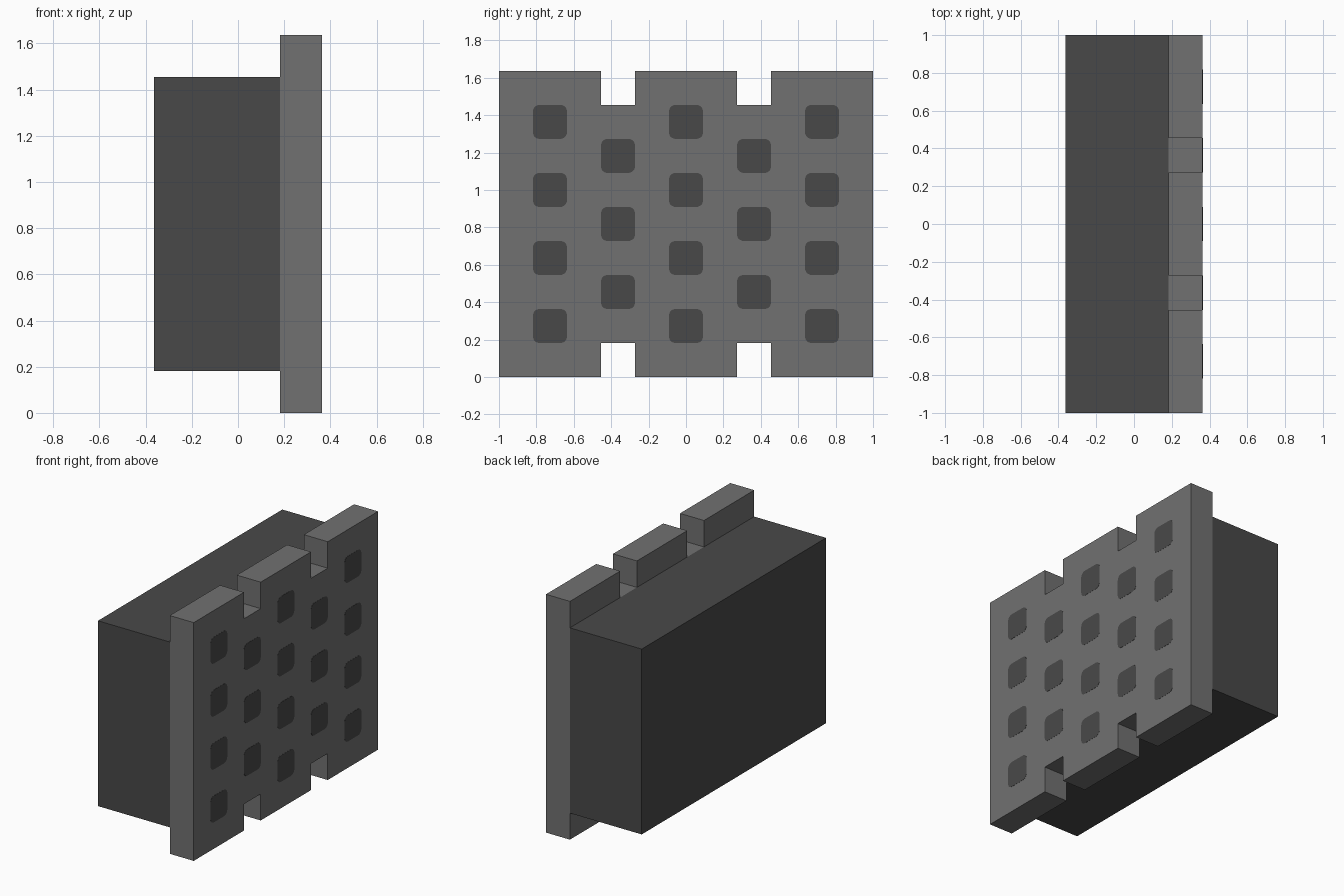
import bpy, bmesh, math

if "Cube" in bpy.data.objects:
    bpy.data.objects.remove(bpy.data.objects["Cube"])

U = 2 / 11  # grid unit of the model


def material(name, v):
    m = bpy.data.materials.new(name)
    m.diffuse_color = (v, v, v, 1)
    m.use_nodes = True
    m.node_tree.nodes["Principled BSDF"].inputs["Base Color"].default_value = m.diffuse_color
    return m


GREY = material("mid grey", 0.165)
DARK = material("dark grey", 0.066)


def extrude_outlines(name, outlines, x0, x1, mat):
    """Extrude closed (y, z) outlines along x."""
    bm = bmesh.new()
    for pts in outlines:
        face = bm.faces.new([bm.verts.new((x0, y, z)) for y, z in pts])
        ext = bmesh.ops.extrude_face_region(bm, geom=[face], use_keep_orig=True)
        verts = [g for g in ext["geom"] if isinstance(g, bmesh.types.BMVert)]
        bmesh.ops.translate(bm, verts=verts, vec=(x1 - x0, 0, 0))
    bmesh.ops.recalc_face_normals(bm, faces=bm.faces[:])
    mesh = bpy.data.meshes.new(name)
    bm.to_mesh(mesh)
    bm.free()
    mesh.materials.append(mat)
    obj = bpy.data.objects.new(name, mesh)
    bpy.context.collection.objects.link(obj)
    return obj


def rounded_square(cy, cz, half, r, steps=5):
    pts = []
    for q, (sy, sz) in enumerate([(1, 1), (-1, 1), (-1, -1), (1, -1)]):
        for i in range(steps + 1):
            a = math.pi / 2 * (q + i / steps)
            pts.append((cy + sy * (half - r) + r * math.cos(a),
                        cz + sz * (half - r) + r * math.sin(a)))
    return pts


# Rear body block
body = [(-1, U), (1, U), (1, 8 * U), (-1, 8 * U)]
extrude_outlines("body_block", [body], -2 * U, U, DARK)

# Face plate with two notches in the bottom and top edges
bottom = [(-1, 0)]
for y in (-2, 2):
    bottom += [((y - 0.5) * U, 0), ((y - 0.5) * U, U),
               ((y + 0.5) * U, U), ((y + 0.5) * U, 0)]
bottom.append((1, 0))
top = [(y, 9 * U - z) for y, z in reversed(bottom)]
# notch centres sit two units either side of the middle
extrude_outlines("face_plate", [bottom + top], U, 2 * U, GREY)

# Staggered dark squares on the face plate
squares = []
for col in range(-2, 3):
    first, count = (2.5, 3) if col % 2 else (1.5, 4)
    for row in range(count):
        squares.append(rounded_square(col * 2 * U, (first + 2 * row) * U,
                                      U / 2, 0.035))
extrude_outlines("dark_squares", squares, 2 * U - 0.001, 2 * U + 0.001, DARK)
